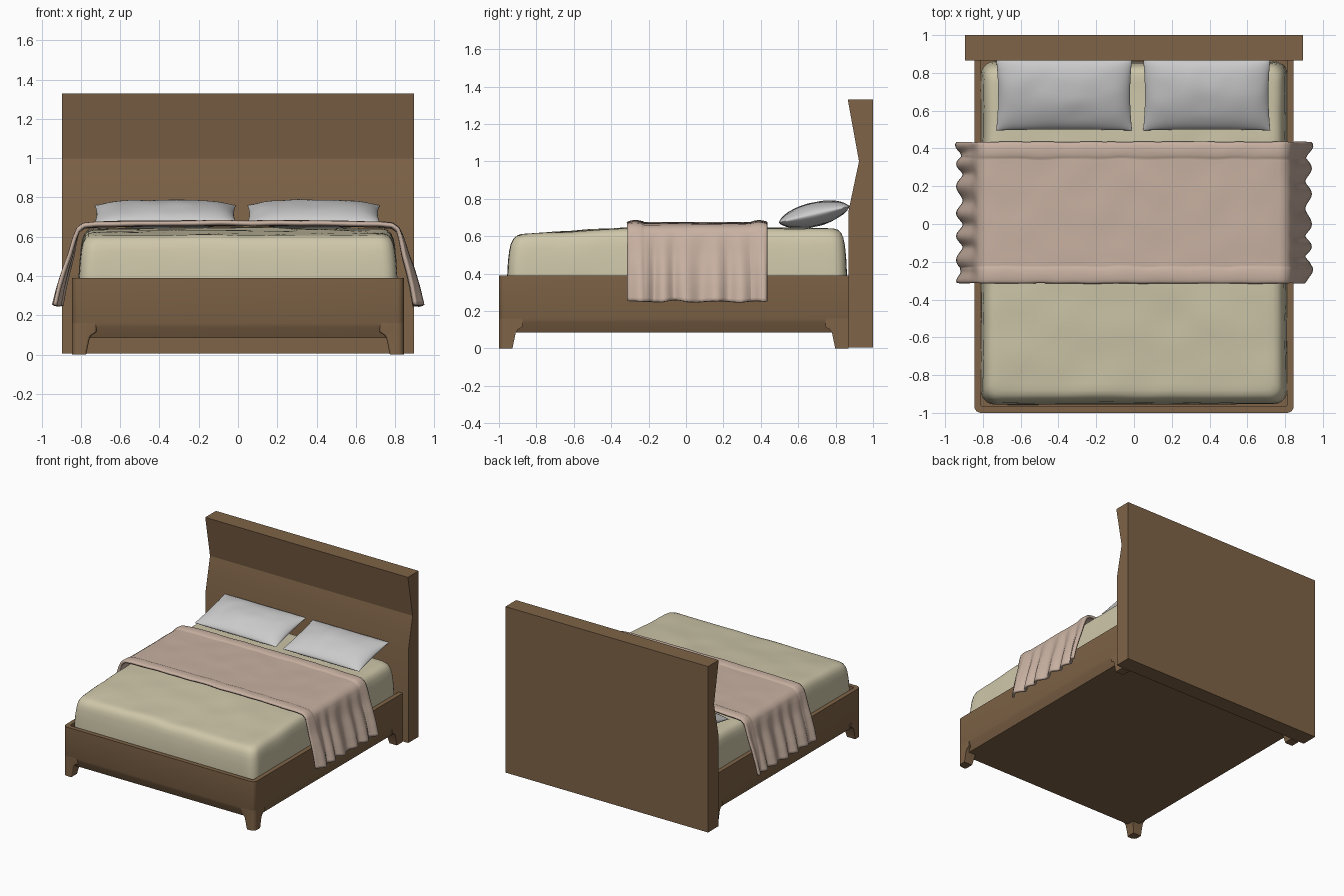
import bpy, bmesh, math
from mathutils import Vector, noise

if "Cube" in bpy.data.objects:
    bpy.data.objects.remove(bpy.data.objects["Cube"])


def material(name, color):
    m = bpy.data.materials.new(name)
    m.diffuse_color = (*color, 1)
    m.use_nodes = True
    m.node_tree.nodes["Principled BSDF"].inputs["Base Color"].default_value = m.diffuse_color
    return m


WOOD = material("wood", (0.21, 0.125, 0.063))
SHEET = material("sheet", (0.62, 0.57, 0.40))
THROW = material("throw", (0.58, 0.44, 0.36))


def finish(name, bm, mat=None, angle=35):
    bmesh.ops.remove_doubles(bm, verts=bm.verts, dist=1e-5)
    bmesh.ops.recalc_face_normals(bm, faces=bm.faces)
    me = bpy.data.meshes.new(name)
    bm.to_mesh(me)
    bm.free()
    ob = bpy.data.objects.new(name, me)
    bpy.context.collection.objects.link(ob)
    if mat:
        me.materials.append(mat)
    bpy.ops.object.select_all(action='DESELECT')
    ob.select_set(True)
    bpy.context.view_layer.objects.active = ob
    bpy.ops.object.shade_smooth_by_angle(angle=math.radians(angle))
    return ob


def ring(x0, x1, y0, y1, z, radii, n=6, side=1):
    """Rounded rectangle; radii for corners (x0y0, x1y0, x1y1, x0y1)."""
    corners = [(x0, y0, 1, 1), (x1, y0, -1, 1), (x1, y1, -1, -1), (x0, y1, 1, -1)]
    arcs = []
    for k, ((cx, cy, sx, sy), r) in enumerate(zip(corners, radii)):
        start = math.pi + k * math.pi / 2
        arcs.append([Vector((cx + sx * r + r * math.cos(start + i / n * math.pi / 2),
                             cy + sy * r + r * math.sin(start + i / n * math.pi / 2), z))
                     for i in range(n + 1)])
    pts = []
    for k in range(4):
        pts += arcs[k]
        a, b = arcs[k][-1], arcs[(k + 1) % 4][0]
        pts += [a.lerp(b, i / side) for i in range(1, side)]
    return pts


def loft(rings):
    bm = bmesh.new()
    loops = [[bm.verts.new(p) for p in r] for r in rings]
    for a, b in zip(loops, loops[1:]):
        for i in range(len(a)):
            j = (i + 1) % len(a)
            bm.faces.new((a[i], a[j], b[j], b[i]))
    bm.faces.new(loops[0])
    bm.faces.new(loops[-1])
    return bm


def surface(bm, fn, nu, nv):
    g = [[bm.verts.new(fn(i / nu, j / nv)) for j in range(nv + 1)] for i in range(nu + 1)]
    for i in range(nu):
        for j in range(nv):
            bm.faces.new((g[i][j], g[i + 1][j], g[i + 1][j + 1], g[i][j + 1]))


def wrinkle(x, y, z, f):
    return noise.noise(Vector((x * f, y * f, z * f)))


# Headboard: side profile extruded across the width
profile = [(0.87, 0.005), (0.87, 0.74), (0.925, 1.0), (0.865, 1.33),
           (1.0, 1.33), (1.0, 1.0), (1.0, 0.005)]
finish("headboard", loft([[(x, y, z) for y, z in profile] for x in (-0.895, 0.895)]), WOOD, 20)

# Frame: open tray with chamfered lower edge and rounded front corners
frame = []
for d, z, r in [(0.03, 0.085, 0.03), (0.006, 0.14, 0.035), (0, 0.16, 0.035), (0, 0.39, 0.035),
                (0.035, 0.39, 0.01), (0.035, 0.30, 0.01)]:
    frame.append(ring(-0.845 + d, 0.845 - d, -1 + d, 0.88, z, (r, r, 0, 0)))
finish("bed_frame", loft(frame), WOOD)

# Legs: tapered, flush with the frame, mirrored left and right
for name, front in (("front_leg", True), ("rear_leg", False)):
    rings = []
    for w, z in [(0.072, 0), (0.09, 0.085), (0.10, 0.10), (0.125, 0.115), (0.125, 0.16)]:
        y0, y1 = (-1, -1 + w) if front else (0.87 - w, 0.87)
        rings.append(ring(0.845 - w, 0.845, y0, y1, z, (0.012, 0.035 if front else 0, 0, 0)))
    leg = finish(name, loft(rings), WOOD)
    leg.modifiers.new("mirror", 'MIRROR')

# Mattress: soft-edged rings, lower toward the foot, lightly wrinkled
steps = [(0.0, 0.30), (0.0, 0.39), (0.005, 0.48), (0.012, 0.55), (0.02, 0.59), (0.032, 0.617),
         (0.05, 0.633), (0.075, 0.64)]
steps += [(0.075 + 0.71 * i / 20, 0.64 + 0.008 * i / 20) for i in range(1, 21)]
rings = []
for d, z in steps:
    r = max(0.07 - d * 0.3, 0.012)
    pts = ring(-0.81 + d, 0.81 - d, -0.955 + d, 0.86 - d, z, (r,) * 4, 5, 40)
    k = min(max((z - 0.40) / 0.24, 0), 1)
    for p in pts:
        foot = max(0, (-0.2 - p.y) / 0.75)
        w = wrinkle(*p, 5) * 0.006
        p.z += k * (w - 0.038 * foot ** 1.5)
        if k < 1:
            p.x += w * (1 if p.x > 0 else -1) * 0.6
            p.y += w * 0.6
    rings.append(pts)
finish("mattress", loft(rings), SHEET, 60)

# Throw blanket: draped path across the bed with folds growing down the sides
half = [(0.0, 0.664), (0.40, 0.664), (0.72, 0.658), (0.785, 0.652), (0.815, 0.63), (0.828, 0.59),
        (0.846, 0.50), (0.868, 0.42), (0.888, 0.34), (0.905, 0.25)]
path = [Vector((-x, z)) for x, z in half[:0:-1]] + [Vector(p) for p in half]
lengths = [0]
for a, b in zip(path, path[1:]):
    lengths.append(lengths[-1] + (b - a).length)


def drape(u, v):
    s = u * lengths[-1]
    i = max(k for k in range(len(path) - 1) if lengths[k] <= s + 1e-9)
    p = path[i].lerp(path[i + 1], (s - lengths[i]) / (lengths[i + 1] - lengths[i]))
    y = -0.31 + 0.74 * v
    sign = 1 if p.x > 0 else -1
    t = min(max((0.62 - p.y) / 0.37, 0), 1)
    # rolled hems along both long edges
    edge = min(v, 1 - v) * 0.74
    hem = 0.012 * math.sin(math.pi * min(edge / 0.08, 1)) ** 0.5 if edge < 0.08 else 0
    fold = math.sin(y * 48 + sign + 2.5 * wrinkle(sign * 3, y, p.y * 0.3, 4))
    out = t ** 0.7 * (0.017 * fold + 0.010) + hem * min(1, t * 2)
    x = p.x + sign * out
    z = p.y + (1 - t) * (hem * 0.8 + wrinkle(p.x, y, 0, 6) * 0.004)
    z += t * 0.012 * wrinkle(sign * 5, y, 0, 9)
    return (x, y + wrinkle(p.x, v, 3, 7) * 0.007, z)


bm = bmesh.new()
surface(bm, drape, 130, 90)
throw = finish("throw_blanket", bm, THROW, 70)
solid = throw.modifiers.new("thickness", 'SOLIDIFY')
solid.thickness = 0.02
solid.offset = 0

# Pillows: pinched cushions leaning on the headboard
for name, cx, hx in (("pillow_left", -0.37, 0.36), ("pillow_right", 0.385, 0.337)):
    bm = bmesh.new()
    for side in (1, -1):
        def cushion(u, v, side=side):
            u, v = 2 * u - 1, 2 * v - 1
            u, v = math.sin(u * math.pi / 2), math.sin(v * math.pi / 2)
            puff = max(0, (1 - u ** 4) * (1 - v * v)) ** 0.6
            x = hx * u * (1 - 0.03 * (1 - v * v))
            y = 0.195 * v * (1 - 0.03 * (1 - u * u))
            crease = 1 + 0.12 * wrinkle(x + cx, y, side, 8)
            z = side * 0.062 * puff * crease
            a = math.radians(13)
            return (cx + x, 0.685 + y * math.cos(a) - z * math.sin(a),
                    0.716 + y * math.sin(a) + z * math.cos(a))
        surface(bm, cushion, 40, 28)
    finish(name, bm, None, 60)
